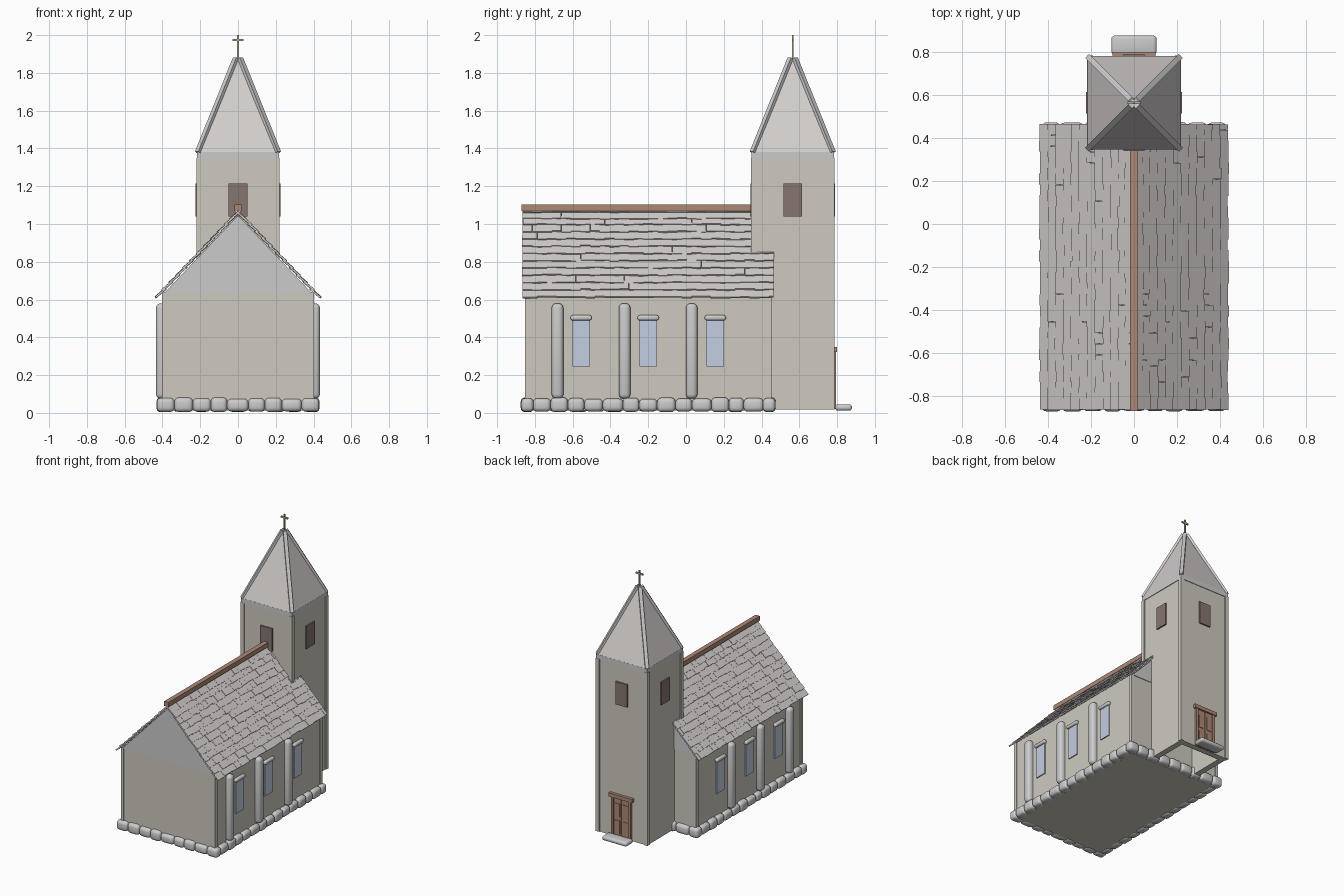
import bpy, bmesh, math, random
from mathutils import Matrix, Vector

if "Cube" in bpy.data.objects:
    bpy.data.objects.remove(bpy.data.objects["Cube"])

random.seed(4)


def mat(name, c):
    m = bpy.data.materials.new(name)
    m.diffuse_color = (*c, 1)
    m.use_nodes = True
    m.node_tree.nodes["Principled BSDF"].inputs["Base Color"].default_value = m.diffuse_color
    return m


PLASTER = mat("plaster", (0.62, 0.59, 0.52))
TILE = mat("roof_tile", (0.64, 0.61, 0.60))
WOOD = mat("wood", (0.42, 0.25, 0.18))
DARK = mat("dark_wood", (0.24, 0.18, 0.16))
GLASS = mat("glass", (0.55, 0.62, 0.76))
BRASS = mat("brass", (0.45, 0.45, 0.30))


def finish(name, bm, m=None, smooth=False):
    bmesh.ops.recalc_face_normals(bm, faces=bm.faces)
    me = bpy.data.meshes.new(name)
    bm.to_mesh(me)
    bm.free()
    for p in me.polygons:
        p.use_smooth = smooth
    if m:
        me.materials.append(m)
    ob = bpy.data.objects.new(name, me)
    bpy.context.collection.objects.link(ob)
    return ob


def add_box(bm, lo, hi, bevel=0.0):
    lo, hi = Vector(lo), Vector(hi)
    M = Matrix.Translation((lo + hi) / 2) @ Matrix.Diagonal((*(hi - lo), 1))
    vs = bmesh.ops.create_cube(bm, size=1, matrix=M)["verts"]
    if bevel:
        es = list({e for v in vs for e in v.link_edges})
        bmesh.ops.bevel(bm, geom=es, offset=bevel, segments=3, profile=0.5, affect='EDGES')


def boxes(name, items, m=None, bevel=0.0, smooth=False):
    bm = bmesh.new()
    for lo, hi in items:
        add_box(bm, lo, hi, bevel)
    return finish(name, bm, m, smooth)


def both(x0, x1, y0, y1, z0, z1):
    """A box and its mirror image across x = 0."""
    return [((x0, y0, z0), (x1, y1, z1)), ((-x1, y0, z0), (-x0, y1, z1))]


# nave walls with corner boards
boxes("nave_walls", [((-0.395, -0.845, 0.012), (0.395, 0.445, 0.64))], PLASTER)
boxes("nave_corner_boards", both(0.38, 0.402, -0.852, -0.825, 0.02, 0.638)
      + both(0.38, 0.402, 0.425, 0.452, 0.02, 0.638), PLASTER)

# triangular gables at both ends
bm = bmesh.new()
for y in (-0.85, 0.42):
    f = bm.faces.new([bm.verts.new(p) for p in ((-0.39, y, 0.635), (0.39, y, 0.635), (0, y, 1.045))])
    r = bmesh.ops.extrude_face_region(bm, geom=[f])
    vs = [v for v in r["geom"] if isinstance(v, bmesh.types.BMVert)]
    bmesh.ops.translate(bm, verts=vs, vec=(0, 0.03, 0))
    bm.faces.new([v for v in f.verts]) if not f.is_valid else None
finish("gables", bm)

# overlapping roof tiles on both slopes
bm = bmesh.new()
ROWS, COLS, Y0, Y1 = 12, 26, -0.865, 0.465
slope = math.hypot(0.44, 0.46)
pitch, w = slope / ROWS, (Y1 - Y0) / COLS
for side in (1, -1):
    d = Vector((0.44 * side, 0, -0.46)) / slope
    n = Vector((0.46 * side, 0, 0.44)) / slope
    for i in range(ROWS):
        cuts = [Y0] + [Y0 + w * (k + 0.5 * (i % 2)) for k in range(1, COLS)] + [Y1]
        for a, b in zip(cuts, cuts[1:]):
            length = pitch * 1.3
            s = (i + 1) * pitch - length / 2 + random.uniform(-0.004, 0.004)
            c = Vector((0, (a + b) / 2, 1.075)) + d * s + n * (-0.008 + random.uniform(-0.002, 0.002))
            if i == 0:
                c += d * 0.01
            t = (d + n * 0.11).normalized()
            u = (n - d * 0.11).normalized()
            R = Matrix((t, (0, 1, 0), u)).transposed().to_4x4()
            S = Matrix.Diagonal((length, b - a + random.uniform(-0.002, 0.004), 0.010, 1))
            bmesh.ops.create_cube(bm, size=1, matrix=Matrix.Translation(c) @ R @ S)
finish("roof_tiles", bm, TILE)
boxes("ridge_beam", [((-0.018, -0.872, 1.068), (0.018, 0.36, 1.103))], WOOD)

# row of foundation stones around the nave
bm = bmesh.new()


def stone_row(a, b, count, place):
    step = (b - a) / count
    ends = [a] + [a + step * (k + random.uniform(-0.12, 0.12)) for k in range(1, count)] + [b]
    for p, q in zip(ends, ends[1:]):
        j = random.uniform(0, 0.008)
        lo, hi = place(p, q, j)
        add_box(bm, lo, hi, 0.022)


for y in (-0.84, 0.44):
    stone_row(-0.43, 0.43, 9, lambda p, q, j: ((p, y - 0.035 + j / 2, 0.004 + j / 2), (q, y + 0.035 - j / 2, 0.082 - j)))
for x in (-0.395, 0.395):
    stone_row(-0.81, 0.41, 13, lambda p, q, j: ((x - 0.037 + j / 2, p, 0.004 + j / 2), (x + 0.037 - j / 2, q, 0.082 - j)))
finish("foundation_stones", bm, None, True)

# buttresses, windows and lintels along the sides
boxes("buttresses", [b for y in (-0.68, -0.325, 0.03) for b in both(0.37, 0.434, y - 0.031, y + 0.031, 0.075, 0.58)],
      None, 0.024, True)
WY = (-0.555, -0.20, 0.155)
boxes("nave_windows", [b for y in WY for b in both(0.38, 0.403, y - 0.046, y + 0.046, 0.245, 0.50)], GLASS)
boxes("window_lintels", [b for y in WY for b in both(0.385, 0.418, y - 0.056, y + 0.056, 0.49, 0.517)],
      None, 0.01, True)

# hollow tower with corner posts
CY, T = 0.565, 0.213
boxes("tower_walls", both(T - 0.045, T, CY - T, CY + T, 0.018, 1.36)
      + [((-T + 0.045, CY + s * (T - 0.0225) - 0.0225, 0.018), (T - 0.045, CY + s * (T - 0.0225) + 0.0225, 1.36))
         for s in (-1, 1)], PLASTER)
boxes("tower_corner_posts", [b for s in (-1, 1)
      for b in both(0.19, 0.22, CY + s * 0.205 - 0.015, CY + s * 0.205 + 0.015, 0.018, 1.35)], PLASTER)
boxes("tower_cornice", [((-0.218, CY - 0.218, 1.345), (0.218, CY + 0.218, 1.38))])

# belfry windows on all four sides
boxes("belfry_windows", both(0.205, 0.224, CY - 0.05, CY + 0.05, 1.04, 1.215)
      + [((-0.05, CY + s * 0.2145 - 0.0095, 1.04), (0.05, CY + s * 0.2145 + 0.0095, 1.215)) for s in (-1, 1)], DARK)

# pyramid spire with hip boards
bm = bmesh.new()
bmesh.ops.create_cone(bm, cap_ends=True, segments=4, radius1=0.218 * math.sqrt(2), radius2=0.012 * math.sqrt(2),
                      depth=0.50, matrix=Matrix.Translation((0, CY, 1.628)) @ Matrix.Rotation(math.pi / 4, 4, 'Z'))
finish("spire", bm, TILE)
bm = bmesh.new()
for sx in (-1, 1):
    for sy in (-1, 1):
        a, b = Vector((sx * 0.213, CY + sy * 0.213, 1.38)), Vector((sx * 0.012, CY + sy * 0.012, 1.878))
        t = (b - a).normalized()
        side = t.cross(Vector((0, 0, 1))).normalized()
        R = Matrix((side, t.cross(side), t)).transposed().to_4x4()
        bmesh.ops.create_cube(bm, size=1, matrix=Matrix.Translation((a + b) / 2) @ R
                              @ Matrix.Diagonal((0.026, 0.018, (b - a).length, 1)))
finish("spire_hip_boards", bm)

# cross on the spire
boxes("spire_cross", [((-0.005, CY - 0.005, 1.86), (0.005, CY + 0.005, 2.0)),
                      ((-0.03, CY - 0.005, 1.968), (0.03, CY + 0.005, 1.98))], BRASS)

# entrance at the foot of the tower
D = CY + T
boxes("door_leaves", both(0.002, 0.065, D - 0.01, D + 0.008, 0.02, 0.325), WOOD)
boxes("door_panels", both(0.014, 0.054, D, D + 0.012, 0.05, 0.15) + both(0.014, 0.054, D, D + 0.012, 0.18, 0.28), WOOD)
boxes("door_frame", both(0.065, 0.085, D - 0.01, D + 0.016, 0.02, 0.325)
      + [((-0.1, D - 0.01, 0.322), (0.1, D + 0.022, 0.35))], WOOD)
boxes("door_step", [((-0.105, 0.79, 0.012), (0.105, 0.878, 0.045))], None, 0.014, True)
